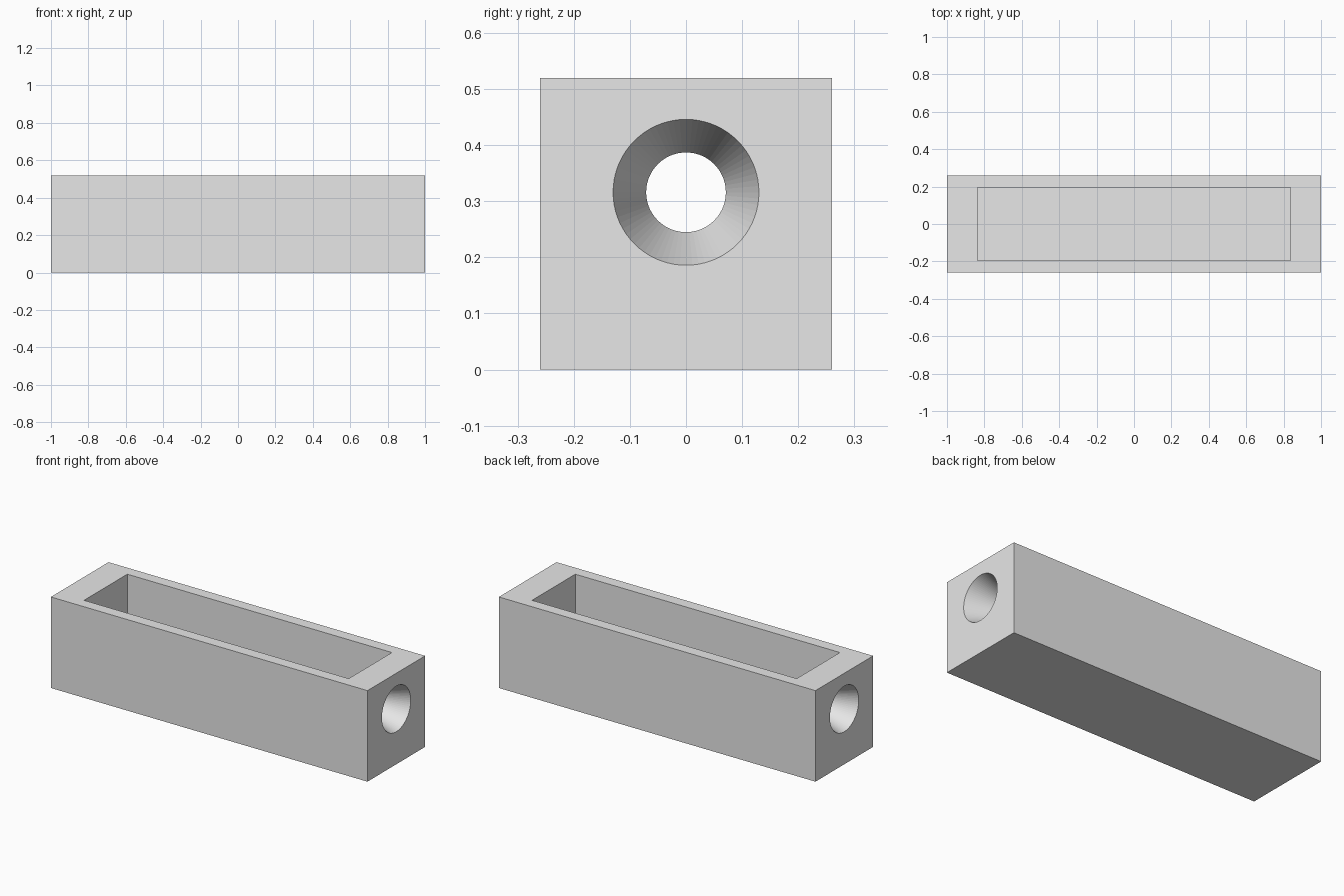
import bpy
import math

if "Cube" in bpy.data.objects:
    bpy.data.objects.remove(bpy.data.objects["Cube"], do_unlink=True)

LENGTH, WIDTH, HEIGHT = 2.0, 0.52, 0.52
CAVITY_X, CAVITY_Y, FLOOR_Z = 0.836, 0.195, 0.112
HOLE_Z, OUTER_R, INNER_R = 0.316, 0.13, 0.071
MARGIN = 0.04

grey = bpy.data.materials.new("light_grey")
grey.use_nodes = True
grey.diffuse_color = (0.8, 0.8, 0.8, 1)
grey.node_tree.nodes["Principled BSDF"].inputs["Base Color"].default_value = (0.8, 0.8, 0.8, 1)


def box(name, size, center):
    bpy.ops.mesh.primitive_cube_add(size=1, location=center)
    obj = bpy.context.object
    obj.name = name
    obj.scale = size
    bpy.ops.object.transform_apply(location=True, rotation=True, scale=True)
    obj.data.materials.append(grey)
    return obj


def funnel(name, side):
    # Tapered hole, wide at the end face and narrow at the cavity
    slope = (OUTER_R - INNER_R) / (LENGTH / 2 - CAVITY_X)
    middle = (LENGTH / 2 + CAVITY_X) / 2
    depth = LENGTH / 2 - CAVITY_X + 2 * MARGIN
    bpy.ops.mesh.primitive_cone_add(
        vertices=72, depth=depth,
        radius1=INNER_R - slope * MARGIN, radius2=OUTER_R + slope * MARGIN,
        location=(side * middle, 0, HOLE_Z), rotation=(0, side * math.pi / 2, 0))
    obj = bpy.context.object
    obj.name = name
    obj.data.materials.append(grey)
    return obj


def cut(target, cutter):
    mod = target.modifiers.new("cut", "BOOLEAN")
    mod.operation = "DIFFERENCE"
    mod.solver = "EXACT"
    mod.object = cutter
    cutter.hide_render = True
    bpy.context.view_layer.objects.active = target
    bpy.ops.object.modifier_apply(modifier=mod.name)
    bpy.data.objects.remove(cutter, do_unlink=True)


# Solid block
body = box("trough_body", (LENGTH, WIDTH, HEIGHT), (0, 0, HEIGHT / 2))

# Open-topped cavity
cavity_height = HEIGHT - FLOOR_Z + MARGIN
cut(body, box("cavity_cutter", (2 * CAVITY_X, 2 * CAVITY_Y, cavity_height),
              (0, 0, FLOOR_Z + cavity_height / 2)))

# Tapered holes through both end walls
for side, label in ((1, "left"), (-1, "right")):
    cut(body, funnel(label + "_hole_cutter", side))
